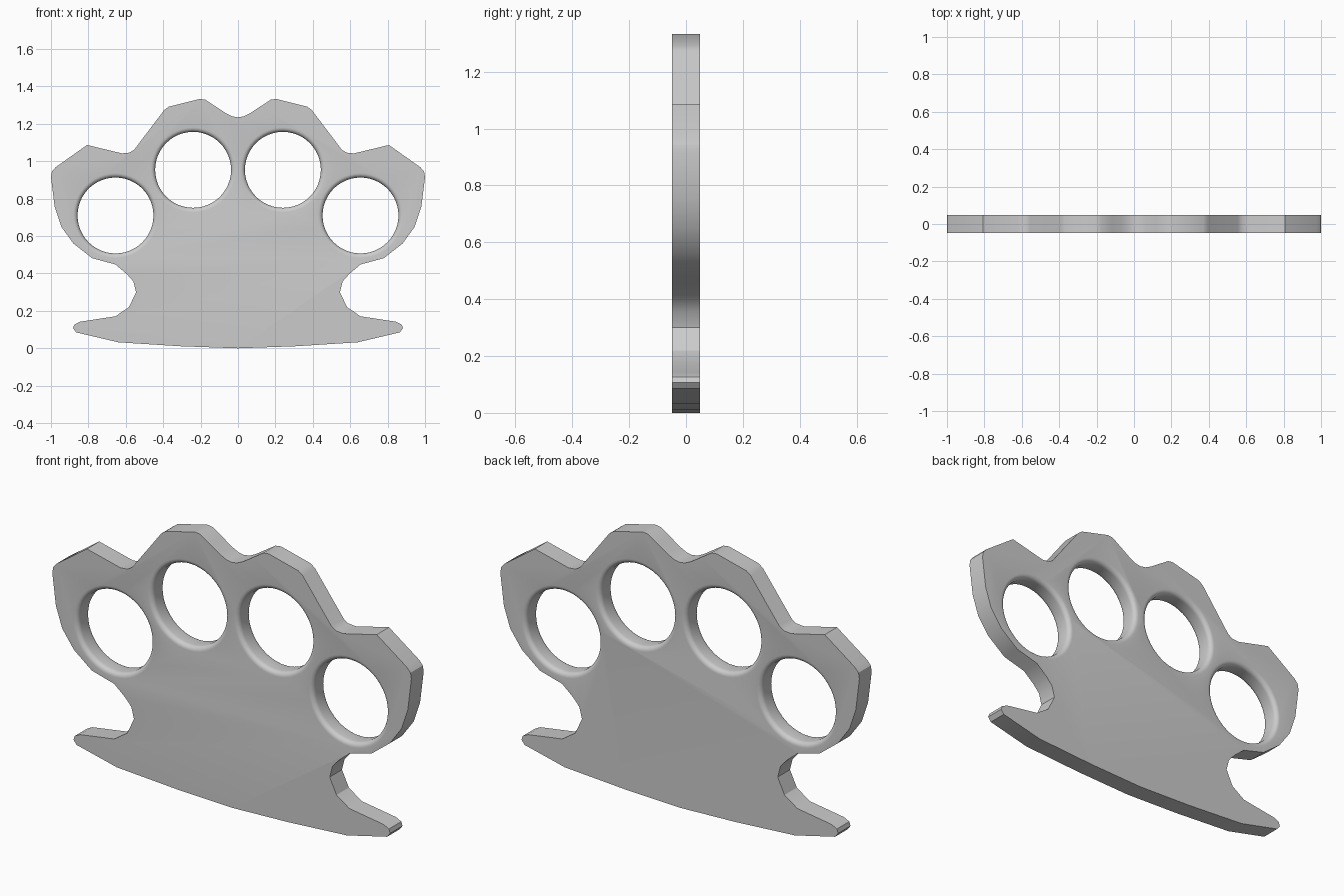
import bpy, bmesh, math

if "Cube" in bpy.data.objects:
    bpy.data.objects.remove(bpy.data.objects["Cube"])

T = 0.049        # half thickness
R = 0.203        # hole radius
F = 0.024        # rounding of the hole rims

# Right half of the outline (x, z), from top centre round to bottom centre
HALF = [(0, 1.235), (0.03, 1.24), (0.065, 1.257), (0.12, 1.293), (0.175, 1.329),
        (0.205, 1.333), (0.37, 1.292), (0.395, 1.273), (0.555, 1.062), (0.58, 1.046),
        (0.62, 1.042), (0.807, 1.087), (0.975, 0.968), (0.995, 0.945), (1.0, 0.915),
        (0.98, 0.755), (0.945, 0.65), (0.88, 0.56), (0.78, 0.482), (0.655, 0.448),
        (0.595, 0.397), (0.56, 0.358), (0.545, 0.3), (0.583, 0.22), (0.655, 0.171),
        (0.845, 0.142), (0.875, 0.127), (0.882, 0.107), (0.865, 0.085), (0.64, 0.032),
        (0.31, 0.011), (0, 0)]


def add_object(name, bm):
    bmesh.ops.recalc_face_normals(bm, faces=bm.faces)
    mesh = bpy.data.meshes.new(name)
    bm.to_mesh(mesh)
    bm.free()
    ob = bpy.data.objects.new(name, mesh)
    bpy.context.collection.objects.link(ob)
    return ob


# Flat plate: mirrored outline, extruded through its thickness
outline = HALF + [(-x, z) for x, z in HALF[-2:0:-1]]
bm = bmesh.new()
face = bm.faces.new([bm.verts.new((x, -T, z)) for x, z in outline])
ext = bmesh.ops.extrude_face_region(bm, geom=[face])
bmesh.ops.translate(bm, vec=(0, 2 * T, 0),
                    verts=[v for v in ext["geom"] if isinstance(v, bmesh.types.BMVert)])
plate = add_object("plate", bm)

# Hole cutters: turned profile that flares into a rounded rim on both faces
arc = [(R + F * (1 - math.cos(a)), T - F + F * math.sin(a))
       for a in (math.pi / 2 * i / 5 for i in range(6))]
arc.append((R + F, T + 0.05))
profile = [(r, -y) for r, y in reversed(arc)] + arc
SEG = 48
bm = bmesh.new()
for cx, cz in ((-0.655, 0.71), (-0.24, 0.954), (0.24, 0.954), (0.655, 0.71)):
    rings = [[bm.verts.new((cx + r * math.cos(2 * math.pi * i / SEG), y,
                            cz + r * math.sin(2 * math.pi * i / SEG)))
              for i in range(SEG)] for r, y in profile]
    for a, b in zip(rings, rings[1:]):
        for i in range(SEG):
            j = (i + 1) % SEG
            bm.faces.new((a[i], a[j], b[j], b[i]))
    bm.faces.new(rings[0])
    bm.faces.new(rings[-1])
cutter = add_object("hole_cutter", bm)

# Cut the four finger holes and remove the cutter
mod = plate.modifiers.new("holes", "BOOLEAN")
mod.operation = "DIFFERENCE"
mod.solver = "EXACT"
mod.object = cutter
bpy.context.view_layer.objects.active = plate
plate.select_set(True)
bpy.ops.object.modifier_apply(modifier=mod.name)
bpy.data.objects.remove(cutter)

# Smooth walls, crisp outline edges
bpy.ops.object.shade_smooth_by_angle(angle=math.radians(30))
